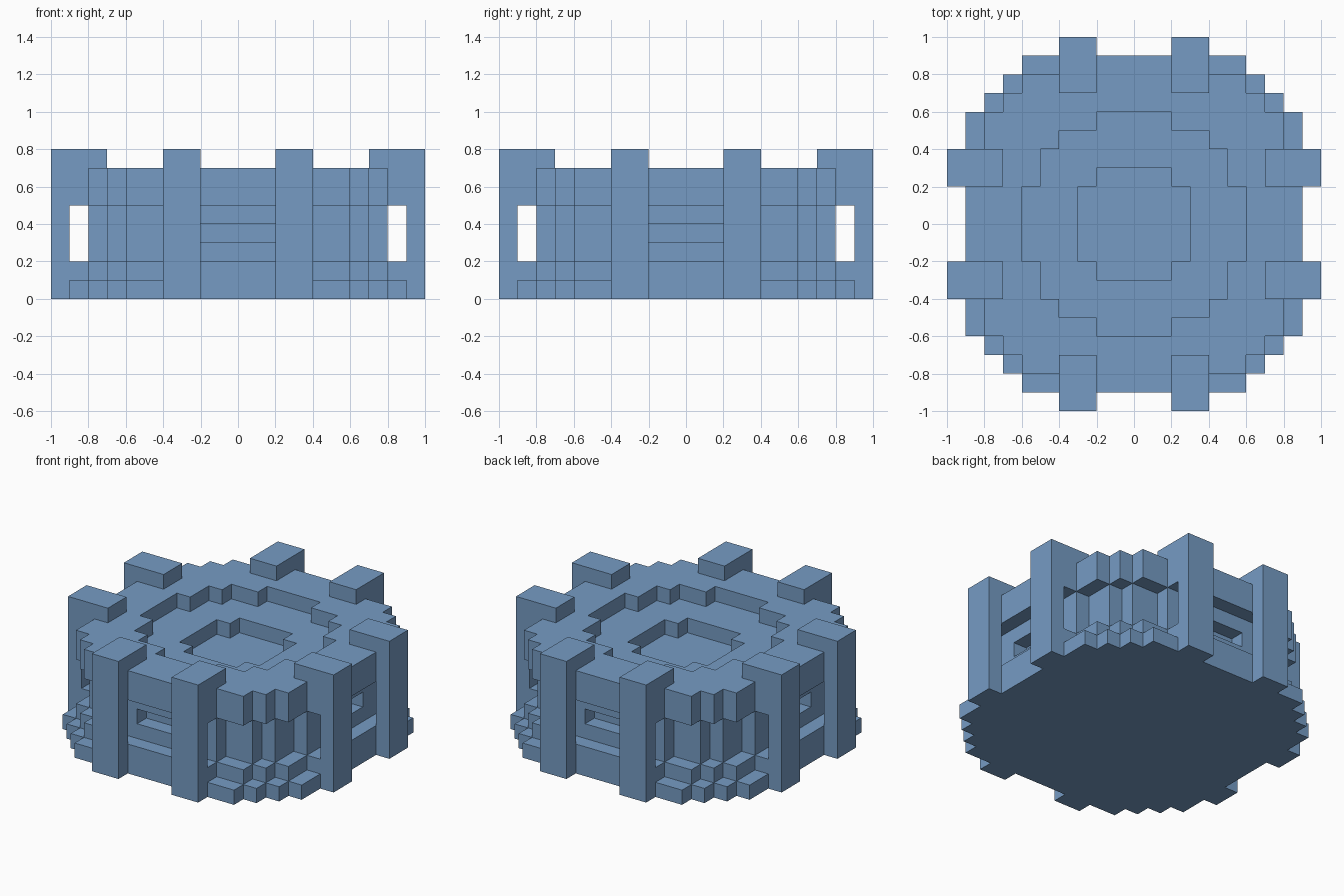
import bpy, bmesh, math
from mathutils import Matrix

cube = bpy.data.objects.get("Cube")
if cube:
    bpy.data.objects.remove(cube, do_unlink=True)

blue = bpy.data.materials.new("steel blue")
blue.use_nodes = True
colour = (0.18, 0.33, 0.55, 1)
blue.diffuse_color = colour
blue.node_tree.nodes["Principled BSDF"].inputs["Base Color"].default_value = colour


def finish(bm, name):
    bmesh.ops.recalc_face_normals(bm, faces=bm.faces)
    mesh = bpy.data.meshes.new(name)
    bm.to_mesh(mesh)
    bm.free()
    mesh.materials.append(blue)
    obj = bpy.data.objects.new(name, mesh)
    bpy.context.collection.objects.link(obj)
    return obj


def stepped_loop(octant):
    """Mirror a stepped path (x side up to the diagonal) into a closed loop."""
    quarter = list(octant) + [(y, x) for x, y in reversed(octant) if x != y]
    loop = []
    for turn in range(4):
        for x, y in quarter:
            for _ in range(turn):
                x, y = -y, x
            loop.append((x, y))
    return loop


def layer(name, z0, z1, outline, hole=None):
    """Extrude a stepped outline, with an optional stepped hole."""
    bm = bmesh.new()
    for octant in filter(None, (outline, hole)):
        verts = [bm.verts.new((x, y, z0)) for x, y in stepped_loop(octant)]
        for a, b in zip(verts, verts[1:] + verts[:1]):
            bm.edges.new((a, b))
    bmesh.ops.triangle_fill(bm, edges=bm.edges[:], use_beauty=True, normal=(0, 0, 1))
    ext = bmesh.ops.extrude_face_region(bm, geom=bm.faces[:], use_keep_orig=True)
    top = [v for v in ext["geom"] if isinstance(v, bmesh.types.BMVert)]
    bmesh.ops.translate(bm, verts=top, vec=(0, 0, z1 - z0))
    return finish(bm, name)


# Stepped outlines, one eighth of each
BASE = [(.9, .6), (.8, .6), (.8, .7), (.7, .7)]
RIM = [(.9, .4), (.8, .4), (.8, .6), (.7, .6), (.7, .7)]
WALL = [(.8, .4), (.7, .4), (.7, .6), (.6, .6)]
SLOT = [(.7, .2), (.8, .2)] + WALL
WIDE_PIT = [(.6, .2), (.5, .2), (.5, .4), (.4, .4)]
SMALL_PIT = [(.3, .2), (.2, .2)]

# Foundation and lower rim
layer("foundation", 0, .1, BASE)
layer("lower_rim", .1, .2, RIM)

# Recessed wall with a horizontal slot on each side
layer("wall_lower", .2, .3, WALL)
layer("wall_slot", .3, .4, SLOT)
layer("wall_upper", .4, .5, WALL)

# Upper rim with the two-step pit
layer("pit_surround", .5, .6, RIM, SMALL_PIT)
layer("upper_rim", .6, .7, RIM, WIDE_PIT)

# Two hooked posts on every side
PROFILE = [(1, 0), (1, .8), (.7, .8), (.7, .7), (.9, .7), (.9, 0)]
for side in ("left", "back", "right", "front"):
    turn = ("left", "back", "right", "front").index(side)
    for number, y in enumerate((-.4, .2), 1):
        bm = bmesh.new()
        face = bm.faces.new([bm.verts.new((x, y, z)) for x, z in PROFILE])
        ext = bmesh.ops.extrude_face_region(bm, geom=[face], use_keep_orig=True)
        moved = [v for v in ext["geom"] if isinstance(v, bmesh.types.BMVert)]
        bmesh.ops.translate(bm, verts=moved, vec=(0, .2, 0))
        bmesh.ops.rotate(bm, verts=bm.verts, matrix=Matrix.Rotation(turn * math.pi / 2, 3, "Z"))
        finish(bm, f"{side}_post_{number}")
